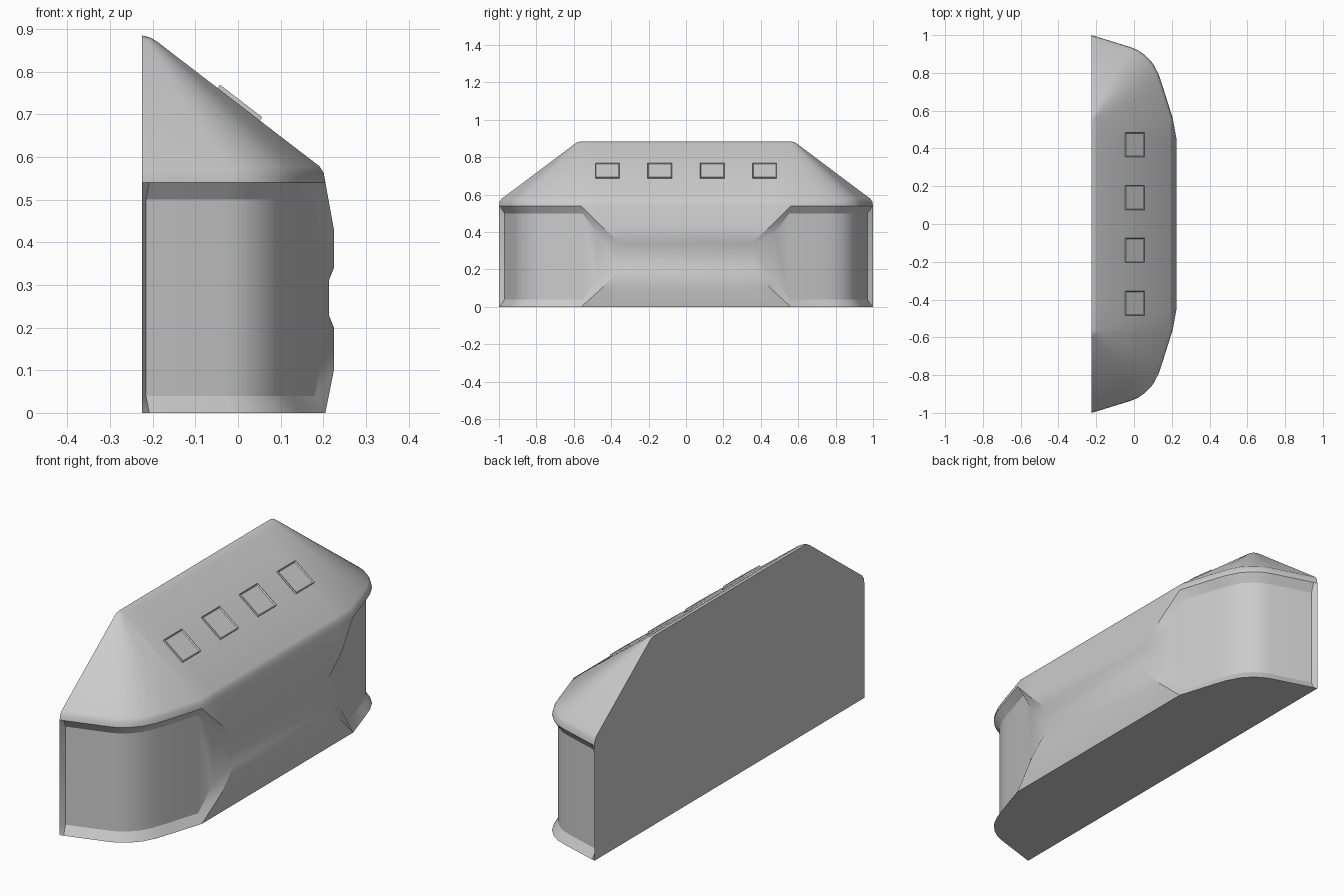
import bpy, bmesh, math
from mathutils import Vector

if "Cube" in bpy.data.objects:
    bpy.data.objects.remove(bpy.data.objects["Cube"])

RIDGE_X, RIDGE_Y, RIDGE_Z = -0.225, 0.56, 0.885


def finish(bm, name, angle=25):
    mesh = bpy.data.meshes.new(name)
    bm.to_mesh(mesh)
    bm.free()
    obj = bpy.data.objects.new(name, mesh)
    bpy.context.collection.objects.link(obj)
    bpy.ops.object.select_all(action='DESELECT')
    obj.select_set(True)
    bpy.context.view_layer.objects.active = obj
    bpy.ops.object.shade_smooth_by_angle(angle=math.radians(angle))
    return obj


def roof_column(x, y, n):
    """Rounded eave, then slope up to the rounded ridge."""
    out = [(x - n.x * d, y - n.y * d, z) for d, z in ((0.004, 0.562), (0.014, 0.578))]
    a = Vector((RIDGE_X, min(RIDGE_Y, y)))
    d = (Vector((x, y)) - a).normalized()
    for r, drop in ((0.035, 0.014), (0.018, 0.004), (0, 0)):
        out.append((a.x + d.x * r, a.y + d.y * r, RIDGE_Z - drop))
    return out


def end_column(x, y, n, inset):
    """Wall of the rounded end, recessed between plinth and cornice."""
    ix, iy = x - n.x * inset, y - n.y * inset
    wall = [(x, y, 0)] * 3 + [(ix, iy, 0.04), (ix, iy, 0.50)] + [(x, y, 0.54)] * 3
    return wall + roof_column(x, y, n)


def panel_column(y, low, low_in, edge, hi_in, hi, recess_x, recess_y):
    """Wall of the middle, with proud panels above and below the groove."""
    wall = [(0.205, y, 0), (0.225, y, 0.10), (0.225, y, low),
            (recess_x, recess_y, low_in), (recess_x, recess_y, hi_in),
            (0.225, y, hi), (0.225, y, edge), (0.205, y, 0.54)]
    return wall + roof_column(0.205, y, Vector((1, 0)))


# Stations around one half of the plan
plan = [(-0.225, 1.0), (-0.208, 0.995), (-0.02, 0.937), (0.02, 0.921), (0.06, 0.893),
        (0.10, 0.85), (0.13, 0.793), (0.15, 0.735), (0.205, 0.56)]
half = []
for i, (x, y) in enumerate(plan):
    if i == 0:
        n = Vector((0, 1))
    elif i == len(plan) - 1:
        n = Vector((0.96, 0.28))
    else:
        t = Vector(plan[i + 1]) - Vector(plan[i - 1])
        n = Vector((-t.y, t.x)).normalized()
    half.append(end_column(x, y, n, 0.0 if i == 0 else 0.026))
half.append(panel_column(0.45, 0.10, 0.145, 0.43, 0.395, 0.43, 0.198, 0.475))
half.append(panel_column(0.35, 0.20, 0.23, 0.43, 0.31, 0.34, 0.213, 0.37))
columns = half + [[(x, -y, z) for x, y, z in c] for c in reversed(half)]

# Body: skin the stations, close the back and the base
bm = bmesh.new()
grid = [[bm.verts.new(p) for p in c] for c in columns]
for a, b in zip(grid, grid[1:]):
    for k in range(len(a) - 1):
        bm.faces.new((a[k], b[k], b[k + 1], a[k + 1]))
bm.faces.new([c[0] for c in grid])
bm.faces.new(grid[0][:-1] + [c[-1] for c in grid] + grid[-1][-2::-1])
bmesh.ops.remove_doubles(bm, verts=bm.verts, dist=0.0005)
bmesh.ops.dissolve_degenerate(bm, edges=bm.edges, dist=0.0001)
bmesh.ops.recalc_face_normals(bm, faces=bm.faces)
finish(bm, "building_body")

# Roof windows: thin boxes with a sunken pane, lying on the slope
pitch = math.atan2(0.293, 0.381)
for i in range(4):
    bm = bmesh.new()
    bmesh.ops.create_cube(bm, size=1)
    bmesh.ops.scale(bm, vec=(0.125, 0.13, 0.024), verts=bm.verts)
    top = [f for f in bm.faces if f.normal.z > 0.9]
    bmesh.ops.inset_region(bm, faces=top, thickness=0.007)
    bmesh.ops.translate(bm, vec=(0, 0, -0.005), verts=top[0].verts)
    window = finish(bm, f"roof_window_{i + 1}")
    window.rotation_euler = (0, pitch, 0)
    window.location = (0.0, -0.42 + 0.28 * i, 0.722)
